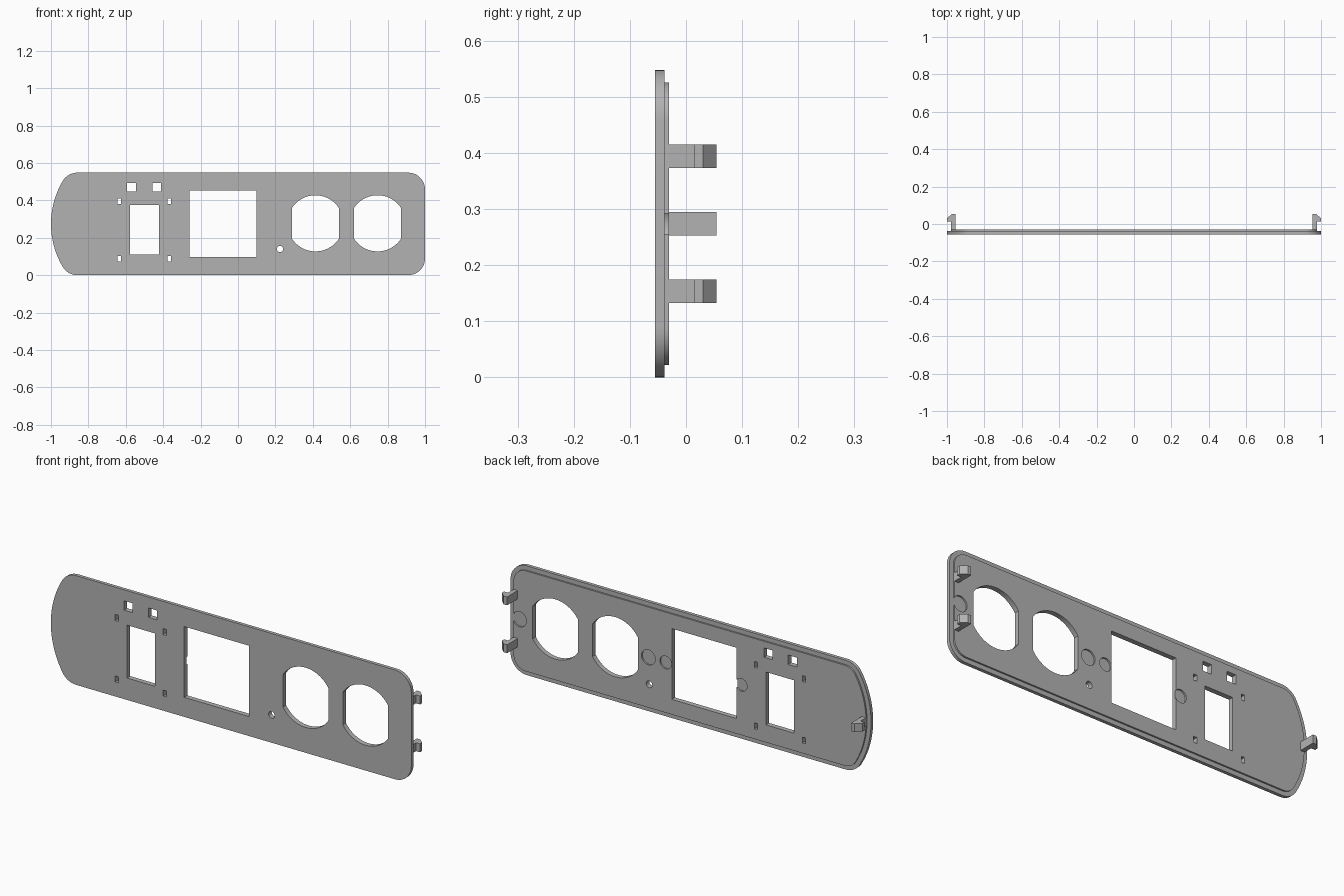
import bpy, bmesh
from math import sin, cos, pi, sqrt, atan2

cube = bpy.data.objects.get("Cube")
if cube:
    bpy.data.objects.remove(cube, do_unlink=True)

grey = bpy.data.materials.new("plain grey")
grey.use_nodes = True
colour = (0.45, 0.45, 0.45, 1)
grey.diffuse_color = colour
grey.node_tree.nodes["Principled BSDF"].inputs["Base Color"].default_value = colour

HEIGHT = 0.548
MID = HEIGHT / 2
FRONT, LEDGE, BACK, CLIP_END = -0.055, -0.038, -0.030, 0.054


def arc(cx, cz, r, a0, a1, n):
    return [(cx + r * cos(a0 + (a1 - a0) * i / n), cz + r * sin(a0 + (a1 - a0) * i / n))
            for i in range(n + 1)]


def outline(inset):
    """Panel outline: rounded corners at +x, bowed end with blended corners at -x."""
    r, big = 0.09, 0.45
    bow_x = big - 1
    dz = MID - r
    dx = sqrt((big - r) ** 2 - dz ** 2)
    tilt = atan2(dz, dx)
    s = r - inset
    return (arc(1 - r, r, s, -pi / 2, 0, 12)
            + arc(1 - r, HEIGHT - r, s, 0, pi / 2, 12)
            + arc(bow_x - dx, MID + dz, s, pi / 2, pi - tilt, 12)
            + arc(bow_x, MID, big - inset, pi - tilt, pi + tilt, 24)[1:-1]
            + arc(bow_x - dx, MID - dz, s, pi + tilt, 1.5 * pi, 12))


def finish(name, bm):
    bmesh.ops.recalc_face_normals(bm, faces=bm.faces)
    mesh = bpy.data.meshes.new(name)
    bm.to_mesh(mesh)
    bm.free()
    mesh.materials.append(grey)
    ob = bpy.data.objects.new(name, mesh)
    bpy.context.collection.objects.link(ob)
    return ob


def loft(bm, sections):
    """Skin a stack of (points, y) sections and cap both ends."""
    rings = [[bm.verts.new((x, y, z)) for x, z in pts] for pts, y in sections]
    for a, b in zip(rings, rings[1:]):
        for i in range(len(a)):
            j = (i + 1) % len(a)
            bm.faces.new((a[i], a[j], b[j], b[i]))
    bm.faces.new(rings[0])
    bm.faces.new(rings[-1])


def rect(x0, x1, z0, z1):
    return [(x0, z0), (x1, z0), (x1, z1), (x0, z1)]


def circle(x, z, r, n=40):
    return arc(x, z, r, 0, 2 * pi, n)[:-1]


def socket(x, z, r=0.15, half=0.126):
    """Round opening with flat left and right sides."""
    a = atan2(sqrt(r * r - half * half), half)
    return arc(x, z, r, a, pi - a, 24) + arc(x, z, r, pi + a, 2 * pi - a, 24)


def cut(target, profiles, y0, y1):
    bm = bmesh.new()
    for p in profiles:
        loft(bm, [(p, y0), (p, y1)])
    cutter = finish("cutter", bm)
    cutter.hide_render = True
    mod = target.modifiers.new("cut", "BOOLEAN")
    mod.operation = "DIFFERENCE"
    mod.solver = "EXACT"
    mod.object = cutter
    bpy.context.view_layer.objects.active = target
    bpy.ops.object.modifier_apply(modifier=mod.name)
    bpy.data.objects.remove(cutter, do_unlink=True)


# Panel with a stepped back
bm = bmesh.new()
outer, inner = outline(0), outline(0.022)
loft(bm, [(outer, FRONT), (outer, LEDGE), (inner, LEDGE), (inner, BACK)])
panel = finish("panel", bm)

# Openings through the panel
holes = [rect(-0.26, 0.10, 0.098, 0.453),
         rect(-0.577, -0.422, 0.11, 0.375),
         rect(-0.594, -0.546, 0.446, 0.493),
         rect(-0.458, -0.412, 0.446, 0.493),
         circle(0.225, 0.14, 0.017, 24),
         socket(0.414, 0.277), socket(0.746, 0.277)]
for x in (-0.634, -0.368):
    for z in (0.088, 0.396):
        holes.append(rect(x - 0.009, x + 0.009, z - 0.015, z + 0.015))
cut(panel, holes, -0.1, 0.02)

# Shallow round marks on the back
marks = [(0.945, 0.038), (0.23, 0.038), (0.134, 0.032), (-0.286, 0.032)]
cut(panel, [circle(x, MID, r) for x, r in marks], BACK - 0.008, 0.02)

bpy.ops.object.select_all(action="DESELECT")
panel.select_set(True)
bpy.context.view_layer.objects.active = panel
bpy.ops.object.shade_smooth_by_angle(angle=pi / 6)


# Snap clips with outward hooks
def clip(name, side, z):
    profile = [(0.955, BACK), (0.978, BACK), (0.978, 0.014), (1, 0.014),
               (1, 0.030), (0.974, CLIP_END), (0.955, CLIP_END)]
    bm = bmesh.new()
    ends = [[bm.verts.new((side * x, y, z + h)) for x, y in profile]
            for h in (-0.021, 0.021)]
    for i in range(len(profile)):
        j = (i + 1) % len(profile)
        bm.faces.new((ends[0][i], ends[0][j], ends[1][j], ends[1][i]))
    for ring in ends:
        bm.faces.new(ring)
    finish(name, bm)


clip("lower_left_clip", 1, 0.154)
clip("upper_left_clip", 1, 0.394)
clip("right_clip", -1, MID)
